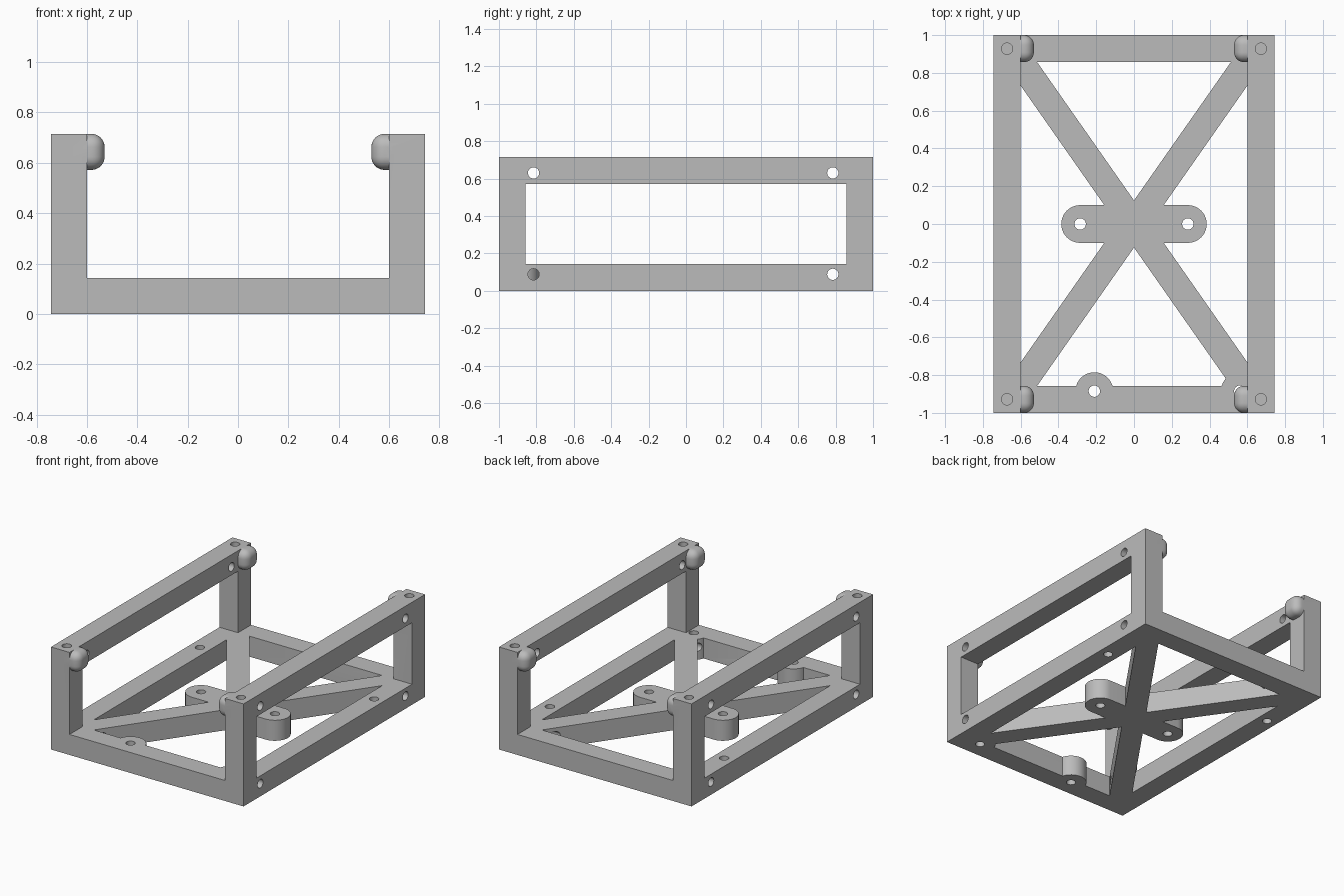
import bpy, bmesh, math
from mathutils import Matrix, Vector

if "Cube" in bpy.data.objects:
    bpy.data.objects.remove(bpy.data.objects["Cube"], do_unlink=True)

T = 0.143              # bar thickness
HX, HY, H = 0.743, 1.0, 0.715
IX, IY = HX - T, HY - T
R = 0.03               # screw hole radius

grey = bpy.data.materials.new("plain_grey")
grey.use_nodes = True
grey.diffuse_color = (0.5, 0.5, 0.5, 1)
grey.node_tree.nodes["Principled BSDF"].inputs["Base Color"].default_value = (0.5, 0.5, 0.5, 1)


def add_object(name, bm):
    mesh = bpy.data.meshes.new(name)
    bm.to_mesh(mesh)
    bm.free()
    mesh.materials.append(grey)
    obj = bpy.data.objects.new(name, mesh)
    bpy.context.scene.collection.objects.link(obj)
    return obj


def box(name, lo, hi, turn=0.0, bevel=0.0):
    lo, hi = Vector(lo), Vector(hi)
    bm = bmesh.new()
    bmesh.ops.create_cube(bm, size=1)
    bmesh.ops.scale(bm, vec=hi - lo, verts=bm.verts)
    bmesh.ops.translate(bm, vec=(lo + hi) / 2, verts=bm.verts)
    if bevel:
        bmesh.ops.bevel(bm, geom=bm.edges[:], offset=bevel, segments=8,
                        profile=0.5, affect='EDGES')
    bmesh.ops.rotate(bm, matrix=Matrix.Rotation(turn, 3, 'Z'), verts=bm.verts)
    return add_object(name, bm)


def cylinder(name, centre, radius, depth, along_x=False):
    bm = bmesh.new()
    bmesh.ops.create_cone(bm, cap_ends=True, segments=40, radius1=radius,
                          radius2=radius, depth=depth)
    if along_x:
        bmesh.ops.rotate(bm, matrix=Matrix.Rotation(math.pi / 2, 3, 'Y'), verts=bm.verts)
    bmesh.ops.translate(bm, vec=centre, verts=bm.verts)
    return add_object(name, bm)


def combine(target, tool, operation):
    mod = target.modifiers.new(operation, 'BOOLEAN')
    mod.operation, mod.solver, mod.object = operation, 'EXACT', tool
    graph = bpy.context.evaluated_depsgraph_get()
    graph.update()
    mesh = bpy.data.meshes.new_from_object(target.evaluated_get(graph))
    target.modifiers.clear()
    target.data = mesh
    bpy.data.objects.remove(tool, do_unlink=True)


def cut(tool):
    combine(frame, tool, 'DIFFERENCE')


def join(tool):
    combine(frame, tool, 'UNION')


# Open frame: solid block with channel, side windows and floor opening removed
frame = box("bracket_frame", (-HX, -HY, 0), (HX, HY, H))
cut(box("channel", (-IX, -2, T), (IX, 2, 2)))
cut(box("side_windows", (-2, -IY, T), (2, IY, H - T)))
cut(box("floor_opening", (-IX, -IY, -1), (IX, IY, 1)))

# Diagonal floor braces
angle = math.atan2(IY, IX)
for sign in (-1, 1):
    join(box("brace", (-1.1, -T / 2, 0), (1.1, T / 2, T), turn=sign * angle))

# Central mounting bar with round ends, and the front bosses
join(box("mount_bar", (-0.285, -0.1, 0), (0.285, 0.1, T)))
floor_holes = [(-0.285, 0), (0.285, 0), (-0.21, -0.885), (0.56, -0.885)]
for x, y in floor_holes:
    join(cylinder("boss", (x, y, T / 2), 0.1, T))

# Rounded lugs at the tops of the posts
for sx in (-1, 1):
    for sy in (-1, 1):
        xs = sorted((sx * 0.53, sx * 0.71))
        ys = sorted((sy * IY, sy * HY))
        join(box("lug", (xs[0], ys[0], H - T), (xs[1], ys[1], H), bevel=0.052))

# Vertical screw holes through the floor
for x, y in floor_holes + [(-0.672, 0.54), (0.672, 0.54)]:
    cut(cylinder("floor_hole", (x, y, T / 2), R, 0.3))

for side in (-1, 1):
    # Blind holes in the post tops
    for y in (-0.928, 0.928):
        cut(cylinder("post_hole", (side * 0.672, y, H), R, 0.3))
    # Cross holes in the side rails
    for y in (-0.815, 0.785):
        for z in (0.088, 0.63):
            cut(cylinder("side_hole", (side * 0.61, y, z), R, 0.38, along_x=True))

# Smooth the curved walls, keep edges sharp
bpy.ops.object.select_all(action='DESELECT')
frame.select_set(True)
bpy.context.view_layer.objects.active = frame
bpy.ops.object.shade_smooth_by_angle(angle=math.radians(30))
